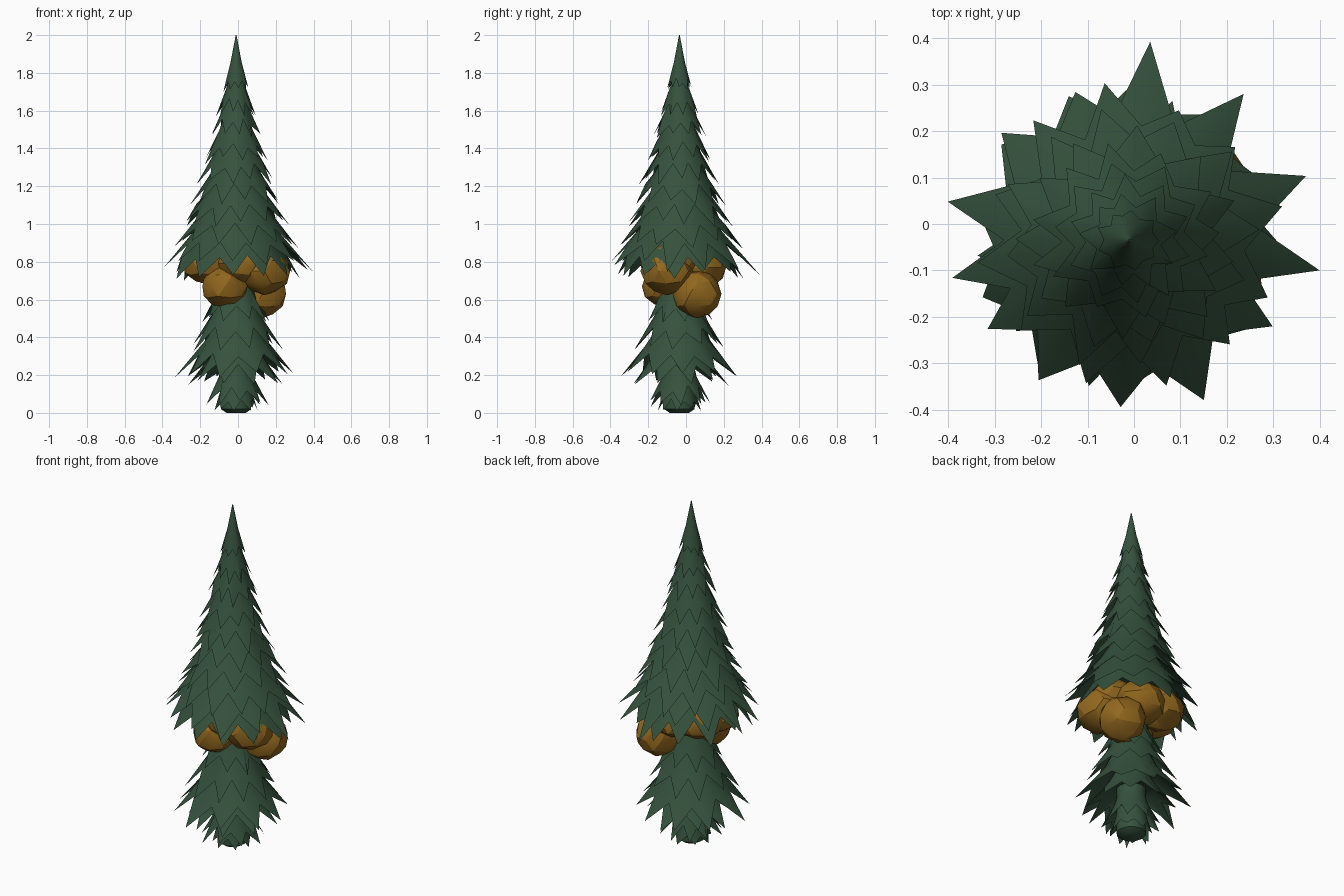
import bpy, bmesh, math, random

if "Cube" in bpy.data.objects:
    bpy.data.objects.remove(bpy.data.objects["Cube"])

random.seed(8)
CX, CY = -0.01, -0.035   # trunk axis


def material(name, rgb):
    m = bpy.data.materials.new(name)
    m.diffuse_color = (*rgb, 1)
    m.use_nodes = True
    m.node_tree.nodes["Principled BSDF"].inputs["Base Color"].default_value = m.diffuse_color
    return m


green = material("pine green", (0.036, 0.085, 0.047))
amber = material("amber brown", (0.29, 0.138, 0.013))


def finish(bm, name, mat, smooth):
    bmesh.ops.recalc_face_normals(bm, faces=bm.faces)
    me = bpy.data.meshes.new(name)
    bm.to_mesh(me)
    bm.free()
    me.materials.append(mat)
    ob = bpy.data.objects.new(name, me)
    bpy.context.collection.objects.link(ob)
    bpy.ops.object.select_all(action='DESELECT')
    ob.select_set(True)
    bpy.context.view_layer.objects.active = ob
    bpy.ops.object.shade_smooth_by_angle(angle=math.radians(smooth))
    return ob


def skin(bm, rings):
    """Bridge equal-length rings and close both ends."""
    n = len(rings[0])
    for a, b in zip(rings, rings[1:]):
        for i in range(n):
            j = (i + 1) % n
            bm.faces.new((a[i], a[j], b[j], b[i]))
    bm.faces.new(rings[0])
    bm.faces.new(rings[-1])


def tier(name, z_top, r_top, z_notch, r_notch, z_tip, r_tip, teeth, spikes=None):
    """Skirt of foliage with a jagged rim and a deep hollow underside.
    spikes: optional (angle in degrees, radius) for each tooth."""
    bm = bmesh.new()
    if not spikes:
        phase = random.uniform(0, 360)
        spikes = [(phase + 360 * (i + random.uniform(-0.15, 0.15)) / teeth,
                   r_notch + (r_tip - r_notch) * random.uniform(0.6, 1.05))
                  for i in range(teeth)]
    rim = []
    for i, (a, r) in enumerate(spikes):
        k = (r - r_notch) / (r_tip - r_notch)
        rim.append((a, r, z_notch + (z_tip - z_notch) * k))
        b = spikes[i + 1][0] if i + 1 < len(spikes) else spikes[0][0] + 360
        rim.append(((a + b) / 2, r_notch * random.uniform(0.96, 1.06),
                    z_notch + random.uniform(-0.02, 0.015)))
    z_mid = z_top + (z_notch - z_top) * 0.6
    r_mid = r_top + (r_notch - r_top) * 0.55
    rings = [[], [], [], []]
    for a, r, z in rim:
        c, s = math.cos(math.radians(a)), math.sin(math.radians(a))
        for ring, rr, zz in zip(rings, (r_top, r_mid, r, r_mid * 0.93),
                                (z_top, z_mid, z, z_mid - 0.02)):
            ring.append(bm.verts.new((CX + rr * c, CY + rr * s, zz)))
    skin(bm, rings)
    return finish(bm, name, green, 50)


# Upper crown: z_top, r_top, z_notch, r_notch, z_tip, r_tip, teeth
upper = [
    (2.00, 0.002, 1.76, 0.052, 1.70, 0.072, 9),
    (1.84, 0.022, 1.65, 0.072, 1.57, 0.108, 9),
    (1.73, 0.033, 1.54, 0.098, 1.45, 0.150, 10),
    (1.62, 0.045, 1.42, 0.124, 1.32, 0.180, 10),
    (1.51, 0.060, 1.31, 0.147, 1.21, 0.215, 11),
    (1.40, 0.072, 1.20, 0.172, 1.10, 0.245, 11),
    (1.30, 0.085, 1.09, 0.203, 0.98, 0.295, 12),
    (1.20, 0.100, 0.99, 0.235, 0.87, 0.340, 12),
]
for i, t in enumerate(upper):
    tier(f"upper_foliage_{i + 1}", *t)

# Widest skirts of the upper crown
tier("crown_skirt", 1.12, 0.12, 0.905, 0.265, 0.75, 0.410, 13, spikes=[
    (-93, .36), (-65, .38), (-31, .36), (-9, .415), (20, .405), (52, .40), (84, .43),
    (110, .34), (140, .36), (168, .40), (192, .39), (212, .36), (237, .36)])
tier("crown_underskirt", 1.04, 0.15, 0.83, 0.270, 0.70, 0.345, 12)

# Lower crown
lower = [
    (0.78, 0.060, 0.56, 0.125, 0.47, 0.190, 9),
    (0.66, 0.075, 0.44, 0.165, 0.33, 0.255, 10),
    (0.54, 0.085, 0.30, 0.210, 0.17, 0.345, 10),
    (0.40, 0.085, 0.25, 0.170, 0.14, 0.265, 9),
    (0.28, 0.070, 0.13, 0.110, 0.03, 0.180, 9),
    (0.20, 0.070, 0.06, 0.095, 0.012, 0.115, 8),
]
for i, t in enumerate(lower):
    tier(f"lower_foliage_{i + 1}", *t)

# Trunk core
bm = bmesh.new()
core = []
for r, z in ((0.05, 0.0), (0.08, 0.02), (0.08, 0.3), (0.075, 0.7), (0.06, 1.3), (0.01, 1.7)):
    core.append([bm.verts.new((CX + r * math.cos(math.tau * i / 12),
                               CY + r * math.sin(math.tau * i / 12), z)) for i in range(12)])
skin(bm, core)
finish(bm, "trunk_core", green, 50)

# Faceted amber clumps around the trunk: x, y, z, width radius, height radius
clumps = [
    (-0.07, -0.11, 0.67, 0.125, 0.115),
    (0.14, -0.10, 0.75, 0.140, 0.125),
    (0.13, 0.06, 0.63, 0.130, 0.130),
    (-0.15, -0.04, 0.79, 0.145, 0.115),
    (-0.13, 0.06, 0.79, 0.140, 0.120),
    (0.02, 0.07, 0.77, 0.145, 0.125),
    (0.02, -0.11, 0.79, 0.140, 0.115),
    (0.10, -0.07, 0.82, 0.150, 0.115),
]
for i, (x, y, z, r, h) in enumerate(clumps):
    bm = bmesh.new()
    bmesh.ops.create_icosphere(bm, subdivisions=2, radius=1)
    for v in bm.verts:
        k = random.uniform(0.95, 1.02)
        v.co = (x + v.co.x * r * k, y + v.co.y * r * k, z + v.co.z * h * k)
    finish(bm, f"amber_clump_{i + 1}", amber, 22)
